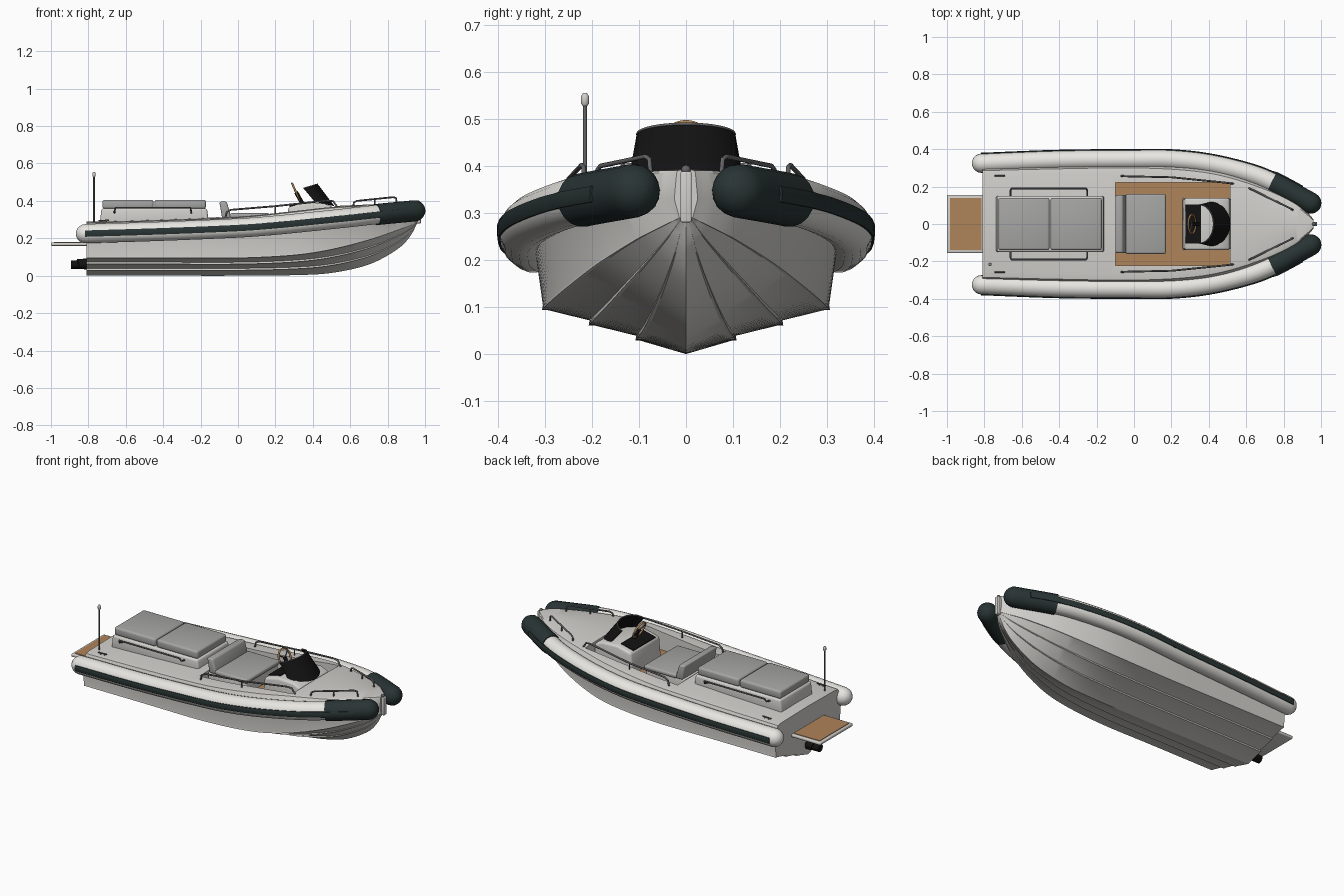
import bpy, bmesh, math
from mathutils import Vector

if "Cube" in bpy.data.objects:
    bpy.data.objects.remove(bpy.data.objects["Cube"])


def material(name, *rgb, rough=0.6):
    m = bpy.data.materials.new(name)
    m.use_nodes = True
    m.diffuse_color = (*rgb, 1)
    node = m.node_tree.nodes["Principled BSDF"]
    node.inputs["Base Color"].default_value = (*rgb, 1)
    node.inputs["Roughness"].default_value = rough
    return m


WHITE = material("tube white", .80, .79, .75)
SHELL = material("hull grey", .64, .63, .60)
GREEN = material("dark green rubber", .022, .034, .034)
TEAK = material("teak", .43, .23, .10)
CUSHION = material("cushion grey", .38, .38, .375)
BLACK = material("black", .006, .006, .006)
METAL = material("rail metal", .13, .13, .13)


def finish(obj, mat, angle=35):
    """Bake modifiers or curve to mesh, colour it and smooth it."""
    bpy.ops.object.select_all(action='DESELECT')
    obj.select_set(True)
    bpy.context.view_layer.objects.active = obj
    bpy.ops.object.convert(target='MESH')
    obj = bpy.context.object
    obj.data.materials.clear()
    obj.data.materials.append(mat)
    bpy.ops.object.shade_smooth_by_angle(angle=math.radians(angle))
    return obj


def loft(name, rings):
    """Closed solid through equal-sized rings of points."""
    bm = bmesh.new()
    rows = [[bm.verts.new(p) for p in ring] for ring in rings]
    n = len(rows[0])
    for a, b in zip(rows, rows[1:]):
        for i in range(n):
            j = (i + 1) % n
            bm.faces.new((a[i], a[j], b[j], b[i]))
    bm.faces.new(rows[0])
    bm.faces.new(rows[-1])
    bmesh.ops.recalc_face_normals(bm, faces=bm.faces)
    mesh = bpy.data.meshes.new(name)
    bm.to_mesh(mesh)
    bm.free()
    obj = bpy.data.objects.new(name, mesh)
    bpy.context.collection.objects.link(obj)
    return obj


def prism(name, profile, half, mat, bevel=0.0):
    """Side profile (x, z) widened to +-half in y."""
    obj = loft(name, [[(x, y, z) for x, z in profile] for y in (-half, half)])
    if bevel:
        mod = obj.modifiers.new("round", 'BEVEL')
        mod.width, mod.segments = bevel, 3
    return finish(obj, mat)


def box(name, x0, x1, half, z0, z1, mat, bevel=0.0):
    return prism(name, [(x0, z0), (x1, z0), (x1, z1), (x0, z1)], half, mat, bevel)


def pipe(name, pts, r, mat, radii=None, res=2):
    cu = bpy.data.curves.new(name, 'CURVE')
    cu.dimensions = '3D'
    cu.bevel_depth, cu.bevel_resolution, cu.use_fill_caps = r, res, True
    sp = cu.splines.new('POLY')
    sp.points.add(len(pts) - 1)
    for i, p in enumerate(pts):
        sp.points[i].co = (*p, 1)
        sp.points[i].radius = radii[i] if radii else 1
    obj = bpy.data.objects.new(name, cu)
    bpy.context.collection.objects.link(obj)
    return finish(obj, mat, 50)


def smooth(table, sub=6):
    """Catmull-Rom samples through the rows of a table."""
    rows = [Vector(r) for r in table]
    ext = [rows[0] * 2 - rows[1]] + rows + [rows[-1] * 2 - rows[-2]]
    out = []
    for a, b, c, d in zip(ext, ext[1:], ext[2:], ext[3:]):
        for k in range(sub):
            t = k / sub
            out.append(b + (c - a) * (t / 2) + (a * 2 - b * 5 + c * 4 - d) * (t * t / 2)
                       + (b * 3 - a - c * 3 + d) * (t ** 3 / 2))
    return out + [rows[-1]]


# Hull: x, keel z, chine y z, gunwale y z, deck edge y z
stations = [
    (-.81, 0, .30, .10, .315, .215, .285, .28),
    (-.4, 0, .30, .10, .32, .235, .295, .293),
    (0, 0, .30, .10, .325, .25, .30, .31),
    (.3, .003, .285, .115, .315, .28, .285, .34),
    (.5, .015, .25, .145, .285, .30, .25, .362),
    (.7, .06, .185, .195, .215, .315, .185, .372),
    (.85, .14, .105, .245, .13, .33, .115, .38),
    (.92, .21, .055, .27, .07, .335, .06, .385),
    (.96, .285, .014, .29, .025, .33, .02, .385)]
rings = []
for x, zk, yc, zc, yg, zg, yd, zd in smooth(stations):
    half = [(0, zk)]
    for f in (.34, .67, 1):                     # spray rails and chine lip
        y, z, lip = yc * f, zk + (zc - zk) * f, .035 * yc
        half += [(y - lip / 2, z - lip / 2), (y + lip / 2, z - lip / 2), (y + lip / 3, z + lip / 2)]
    half += [(yg, zg), (yd, zd), (yd * .9, zd + .005)]
    ring = half + [(0, zd + .009)] + [(-y, z) for y, z in reversed(half[1:])]
    rings.append([(x, y, z) for y, z in ring])
hull = loft("hull", rings)
cutter = box("cockpit_cutter", -.10, .515, .222, .235, .6, SHELL)
cut = hull.modifiers.new("cockpit", 'BOOLEAN')
cut.operation, cut.object = 'DIFFERENCE', cutter
finish(hull, SHELL, 28)
bpy.data.objects.remove(cutter)
box("cockpit_floor", -.099, .514, .221, .232, .240, TEAK)
box("bow_post", .945, .978, .012, .28, .388, SHELL, .004)

# Inflatable tubes, bow sleeves and rubbing strakes on both sides
line = smooth([(-.815, .325, .225), (-.4, .341, .238), (0, .345, .255), (.2, .344, .27),
               (.4, .322, .29), (.6, .275, .311), (.74, .222, .327), (.945, .112, .347)])


def domed(pts, r, start, end):
    """Add hemispherical end points; return points and radius factors."""
    head, tail = [], []
    a, b = (pts[0] - pts[1]).normalized(), (pts[-1] - pts[-2]).normalized()
    steps = [math.radians(d) for d in (20, 40, 58, 74, 85)]
    if start:
        head = [(pts[0] + a * r * math.sin(t), math.cos(t)) for t in reversed(steps)]
    if end:
        tail = [(pts[-1] + b * r * math.sin(t), math.cos(t)) for t in steps]
    every = head + [(p, 1) for p in pts] + tail
    return [e[0] for e in every], [e[1] for e in every]


for side, s in (("left", 1), ("right", -1)):
    def flip(pts):
        return [(p[0], p[1] * s, p[2]) for p in pts]

    pts, rad = domed([p for p in line if p.x < .8], .052, True, False)
    pipe(side + "_tube", flip(pts), .052, WHITE, rad, 7)
    pts, rad = domed([p for p in line if p.x > .735], .057, False, True)
    pipe(side + "_bow_sleeve", flip(pts), .057, GREEN, rad, 7)

    strake = []
    for i, p in enumerate(line):
        if p.x > .9:
            break
        d = line[i + 1] - p
        n = Vector((-d.y, d.x, 0)).normalized()
        out = .056 if p.x < .735 else .061
        strake.append(flip([p + n * o + Vector((0, 0, h)) for o, h in
                            ((.04, -.017), (out - .003, -.017), (out, -.009),
                             (out, .009), (out - .003, .017), (.04, .017))]))
    finish(loft(side + "_rubbing_strake", strake), GREEN)

    # Handrails and cleats
    pipe(side + "_cockpit_rail", flip([(-.07, .258, .30), (-.06, .256, .34), (-.04, .255, .352),
         (.2, .25, .372), (.48, .222, .402), (.51, .218, .398), (.535, .215, .36)]), .005, METAL)
    pipe(side + "_cockpit_rail_post", flip([(.2, .25, .372), (.2, .25, .32)]), .004, METAL)
    pipe(side + "_bow_rail", flip([(.615, .192, .365), (.62, .188, .392), (.635, .182, .4),
         (.83, .086, .42), (.845, .078, .415), (.85, .075, .38)]), .005, METAL)
    pipe(side + "_bow_rail_post", flip([(.73, .135, .41), (.73, .135, .37)]), .004, METAL)
    pipe(side + "_sunpad_rail", flip([(-.66, .14, .335), (-.66, .18, .345), (-.655, .19, .363),
         (-.255, .19, .363), (-.25, .18, .345), (-.25, .14, .335)]), .005, METAL)
    pipe(side + "_stern_cleat", flip([(-.745, .258, .294), (-.69, .258, .296)]), .004, METAL)
    for k in (-.73, -.705):
        pipe(side + "_cleat_foot", flip([(k, .258, .275), (k, .258, .294)]), .004, METAL)

# Stern: sunpad, bathing platform, jet drive, aerial
prism("sunpad_base", [(-.74, .27), (-.155, .27), (-.165, .36), (-.73, .36)], .15, SHELL, .012)
box("rear_sunpad_cushion", -.725, -.452, .14, .358, .406, CUSHION, .012)
box("front_sunpad_cushion", -.446, -.172, .14, .358, .406, CUSHION, .012)
box("bathing_platform", -1.0, -.80, .155, .160, .178, SHELL, .006)
box("platform_teak", -.985, -.815, .14, .174, .181, TEAK)
pipe("jet_drive", [(-.80, 0, .063), (-.85, 0, .062), (-.852, 0, .06), (-.893, 0, .058)],
     .03, BLACK, [1, 1, .85, .75], 5)
pipe("aerial", [(-.77, -.215, .28), (-.77, -.215, .54)], .0045, METAL)
pipe("aerial_tip", [(-.77, -.215, z) for z in (.528, .533, .548, .555)], .009, SHELL,
     [.6, 1, 1, .5], 3)

# Helm seat
box("seat_base", -.095, .16, .15, .235, .312, SHELL, .008)
box("seat_cushion", -.045, .17, .16, .308, .334, CUSHION, .01)
prism("seat_backrest", [(-.085, .308), (-.035, .308), (-.06, .396), (-.10, .396)],
      .155, CUSHION, .01)

# Console, dash, wheel and windscreen
prism("console", [(.258, .235), (.518, .235), (.512, .365), (.46, .387), (.36, .39), (.27, .368)],
      .14, SHELL, .014)
prism("dash_panel", [(.277, .366), (.36, .386), (.358, .394), (.275, .374)], .105, BLACK)
hub = Vector((.31, 0, .447))
tilt = math.radians(66)
bpy.ops.mesh.primitive_torus_add(major_radius=.05, minor_radius=.0055, major_segments=32,
                                 minor_segments=8, location=hub, rotation=(0, tilt, 0))
bpy.context.object.name = "steering_wheel"
finish(bpy.context.object, TEAK, 60)
for k in range(3):
    a = math.radians(120 * k)
    rim = hub + Vector((-math.cos(tilt) * math.cos(a) * -.05, math.sin(a) * .05,
                        -math.sin(tilt) * math.cos(a) * .05))
    pipe("wheel_spoke", [hub, rim], .004, METAL)
pipe("steering_column", [hub, (.345, 0, .385)], .011, BLACK)

screen, trim = [], []
for k in range(21):
    a = math.radians(-90 + 9 * k)
    c, s = math.cos(a), math.sin(a)

    def low(t):
        return (.41 + (.105 - t) * c, (.118 - t) * s, .395 - .022 * c)

    def top(t):
        return (.35 + (.077 - t) * c, (.105 - t) * s, .467 + .022 * c)

    screen.append([low(0), top(0), top(.005), low(.005)])
    trim.append(top(.002))
finish(loft("windscreen", screen), BLACK)
pipe("windscreen_trim", trim, .0035, METAL)

# Bow light
bpy.ops.mesh.primitive_uv_sphere_add(segments=16, ring_count=8, radius=.01, location=(.962, 0, .392))
bpy.context.object.name = "bow_light"
finish(bpy.context.object, METAL, 60)
